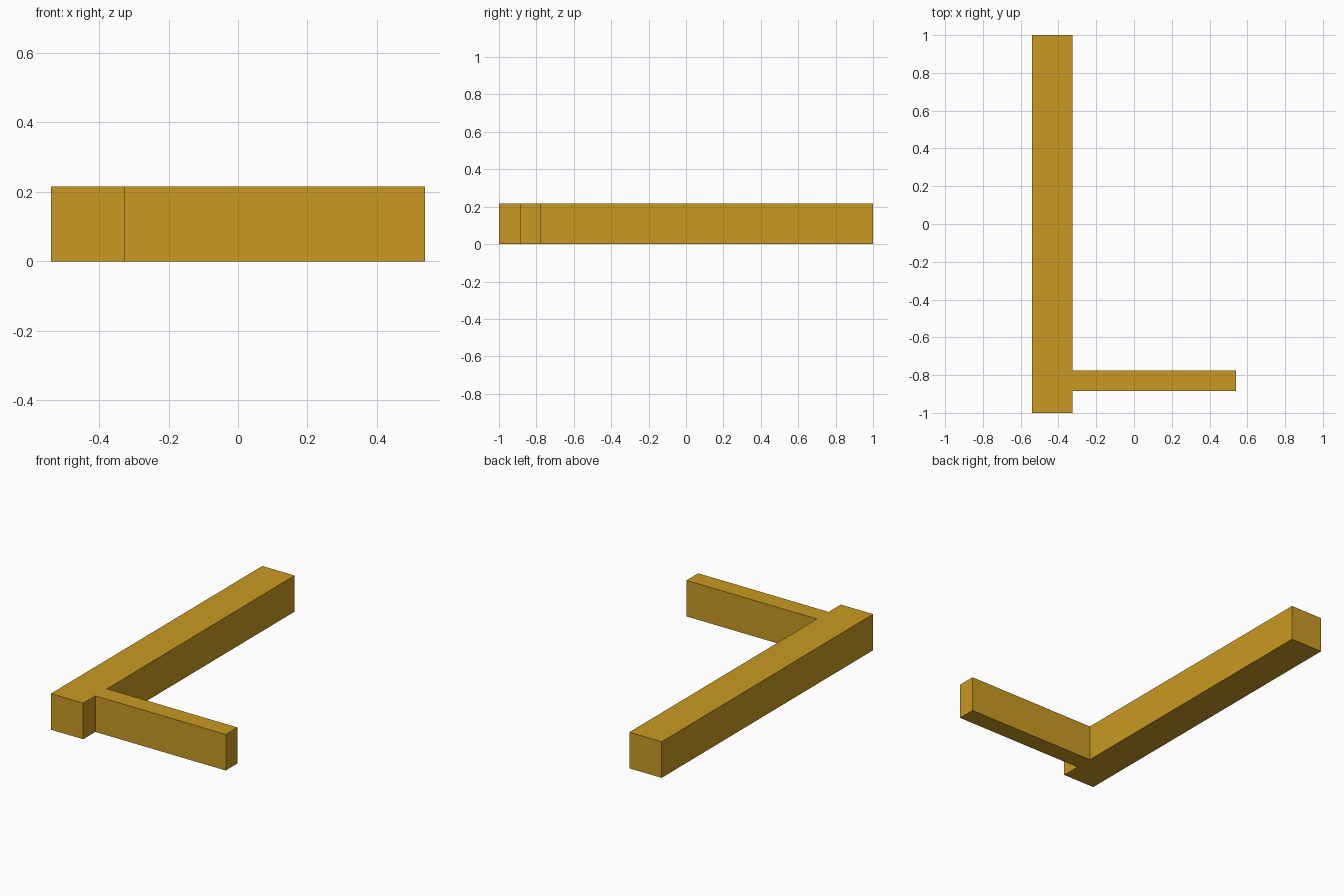
import bpy
import bmesh

if "Cube" in bpy.data.objects:
    bpy.data.objects.remove(bpy.data.objects["Cube"])

HEIGHT = 0.216

# Plan outline: long beam with a thin side arm near its front end
OUTLINE = [(-0.539, -1), (-0.325, -1), (-0.325, -0.885), (0.539, -0.885),
           (0.539, -0.775), (-0.325, -0.775), (-0.325, 1), (-0.539, 1)]

# Ochre colour
ochre = bpy.data.materials.new("ochre")
ochre.diffuse_color = (0.584, 0.323, 0.016, 1)
ochre.use_nodes = True
ochre.node_tree.nodes["Principled BSDF"].inputs["Base Color"].default_value = ochre.diffuse_color

# Extrude the outline upward into one solid
bm = bmesh.new()
base = bm.faces.new([bm.verts.new((x, y, 0)) for x, y in OUTLINE])
top = bmesh.ops.extrude_face_region(bm, geom=[base], use_keep_orig=True)
bmesh.ops.translate(bm, vec=(0, 0, HEIGHT),
                    verts=[v for v in top["geom"] if isinstance(v, bmesh.types.BMVert)])
bmesh.ops.recalc_face_normals(bm, faces=bm.faces)

mesh = bpy.data.meshes.new("beam_with_arm")
bm.to_mesh(mesh)
bm.free()
mesh.materials.append(ochre)
beam = bpy.data.objects.new("beam_with_arm", mesh)
bpy.context.collection.objects.link(beam)
